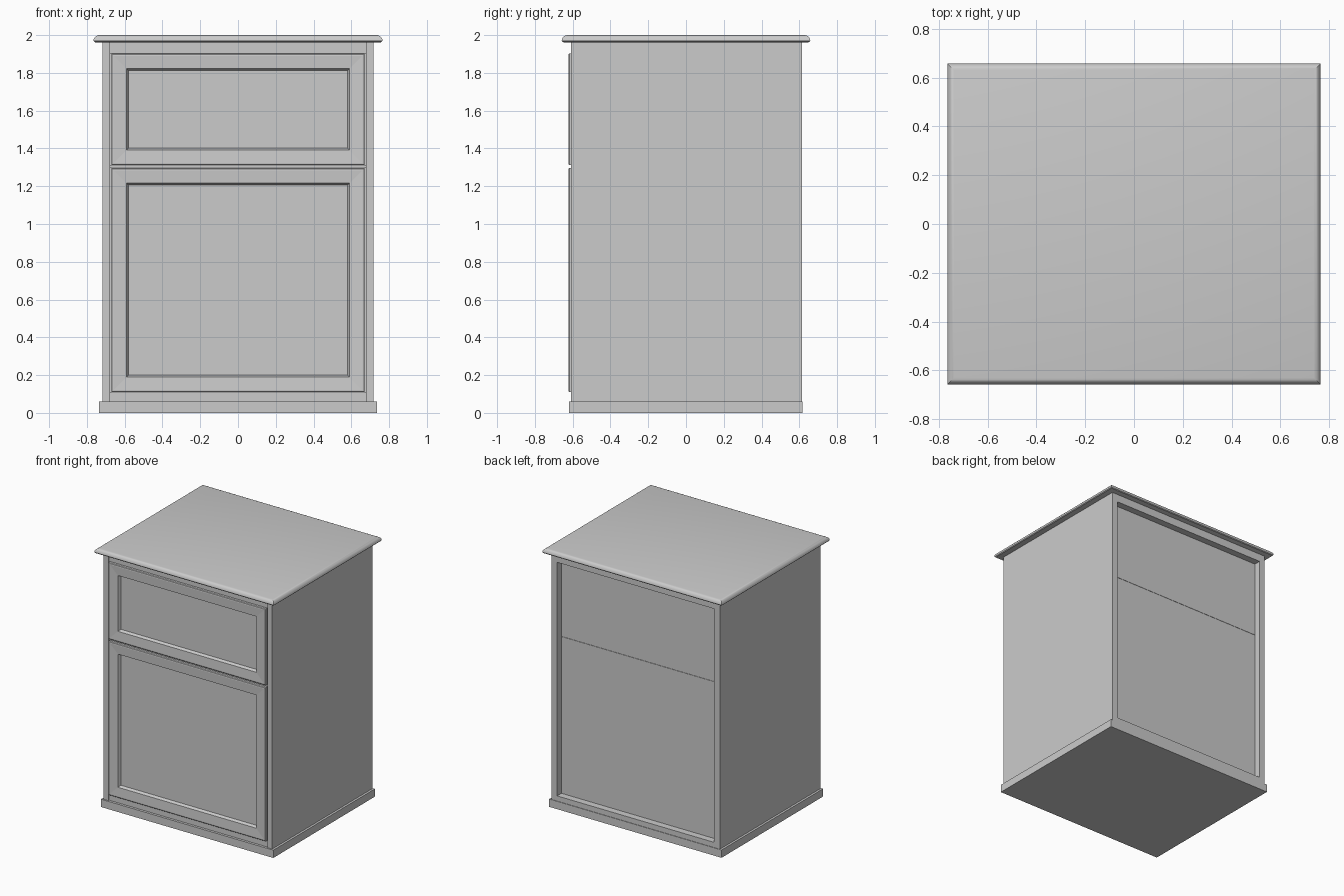
import bpy, bmesh

if "Cube" in bpy.data.objects:
    bpy.data.objects.remove(bpy.data.objects["Cube"])


def loft(name, rings, smooth=False):
    """Solid skinned through a list of four-point rings, capped at both ends."""
    bm = bmesh.new()
    loops = [[bm.verts.new(p) for p in ring] for ring in rings]
    for a, b in zip(loops, loops[1:]):
        for i in range(4):
            j = (i + 1) % 4
            bm.faces.new((a[i], a[j], b[j], b[i]))
    bm.faces.new(loops[0][::-1])
    bm.faces.new(loops[-1])
    bmesh.ops.recalc_face_normals(bm, faces=bm.faces[:])
    mesh = bpy.data.meshes.new(name)
    bm.to_mesh(mesh)
    bm.free()
    ob = bpy.data.objects.new(name, mesh)
    bpy.context.collection.objects.link(ob)
    if smooth:
        bpy.ops.object.select_all(action='DESELECT')
        ob.select_set(True)
        bpy.context.view_layer.objects.active = ob
        bpy.ops.object.shade_smooth_by_angle(angle=0.35)
    return ob


def flat_ring(x0, x1, y0, y1, z):
    return [(x0, y0, z), (x1, y0, z), (x1, y1, z), (x0, y1, z)]


def upright_ring(x0, x1, z0, z1, y):
    return [(x0, y, z0), (x1, y, z0), (x1, y, z1), (x0, y, z1)]


def box(name, x0, x1, y0, y1, z0, z1):
    return loft(name, [flat_ring(x0, x1, y0, y1, z) for z in (z0, z1)])


# Plinth
box("base_plinth", -0.735, 0.735, -0.62, 0.617, 0, 0.06)

# Side panels, with back stiles lining the recess
for side, s in (("left", -1), ("right", 1)):
    box(side + "_side_panel", *sorted((s * 0.678, s * 0.718)),
        -0.61, 0.613, 0.06, 1.962)
    box(side + "_back_stile", *sorted((s * 0.67, s * 0.678)),
        0.55, 0.613, 0.06, 1.962)

# Inner cabinet blocks, split between door and drawer, recessed at the back
SPLIT = 1.309
box("lower_compartment", -0.678, 0.678, -0.585, 0.56, 0.06, SPLIT - 0.001)
box("upper_compartment", -0.678, 0.678, -0.585, 0.56, SPLIT + 0.001, 1.962)

# Rails above and below the back recess
box("back_bottom_rail", -0.67, 0.67, 0.55, 0.613, 0.06, 0.1)
box("back_top_rail", -0.67, 0.67, 0.55, 0.613, 1.9, 1.962)

# Front rails, set slightly behind the side panel edges
for name, z0, z1 in (("front_bottom_rail", 0.06, 0.11),
                     ("front_middle_rail", 1.296, 1.312),
                     ("front_top_rail", 1.902, 1.962)):
    box(name, -0.678, 0.678, -0.601, -0.58, z0, z1)

# Framed fronts: eased edge, nearly flat mitred frame, sunken panel
FRONT_PROFILE = [(0, -0.58), (0, -0.618), (0.004, -0.622), (0.012, -0.623),
                 (0.08, -0.619), (0.09, -0.597)]
for name, z0, z1 in (("drawer_front", 1.312, 1.902),
                     ("cupboard_door", 0.11, 1.296)):
    loft(name, [upright_ring(-0.67 + i, 0.67 - i, z0 + i, z1 - i, y)
                for i, y in FRONT_PROFILE])

# Moulded top with a rounded edge
TOP_PROFILE = [(0.018, 1.96), (0.006, 1.963), (0.001, 1.968), (0, 1.974),
               (0.002, 1.981), (0.006, 1.988), (0.012, 1.994),
               (0.02, 1.998), (0.028, 2.0)]
loft("table_top", [flat_ring(-0.765 + i, 0.765 - i, -0.658 + i, 0.658 - i, z)
                   for i, z in TOP_PROFILE], smooth=True)
